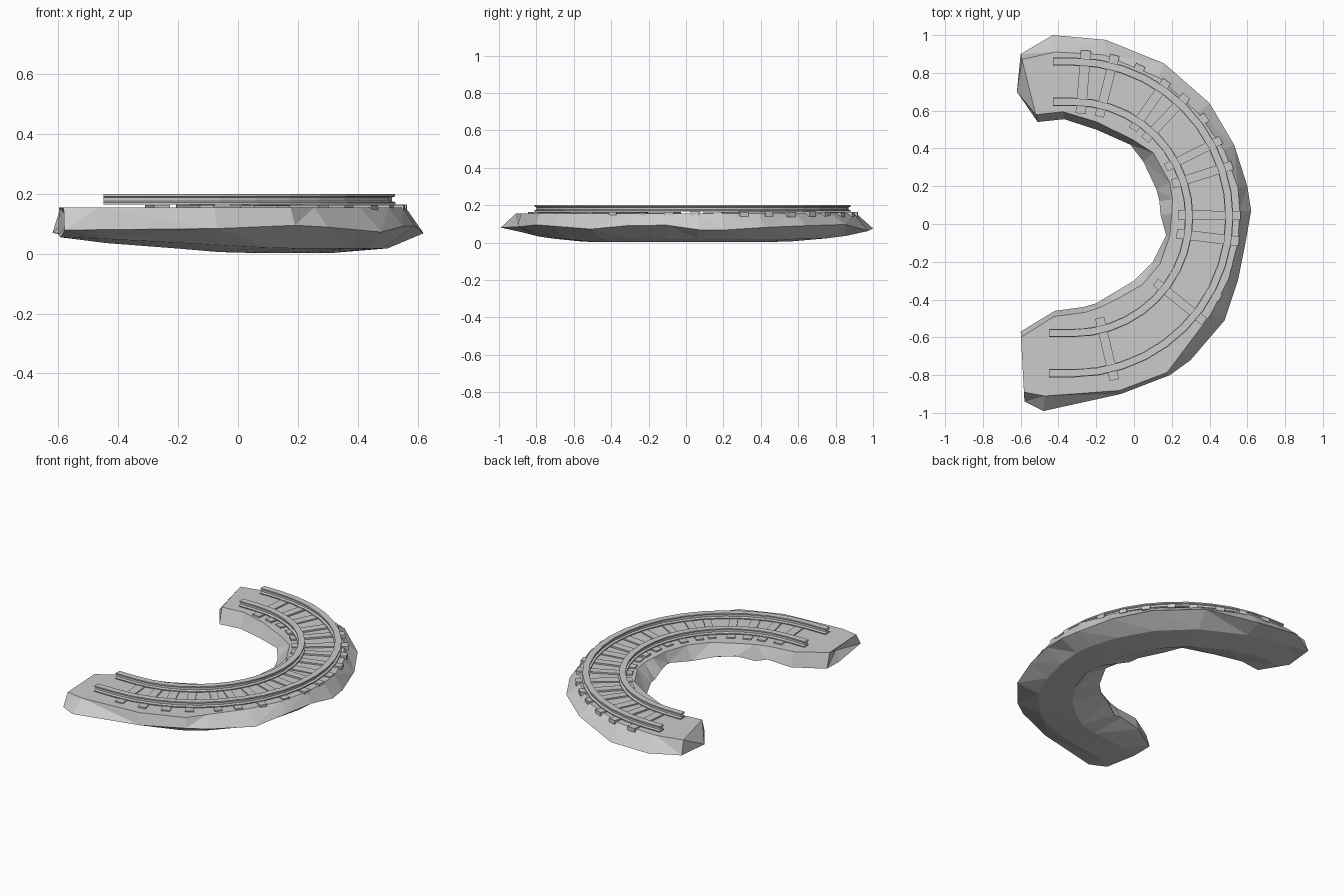
import bpy, bmesh, math, random
from mathutils import Matrix, Vector

cube = bpy.data.objects.get("Cube")
if cube:
    bpy.data.objects.remove(cube, do_unlink=True)
random.seed(4)

stone = bpy.data.materials.new("stone_grey")
stone.use_nodes = True
GREY = (0.6, 0.6, 0.6, 1)
stone.diffuse_color = GREY
stone.node_tree.nodes["Principled BSDF"].inputs["Base Color"].default_value = GREY

CENTRE = Vector((-0.32, 0.035, 0))
R_OUT, R_IN = 0.825, 0.612
TOP = 0.155


def finish(bm, name):
    bmesh.ops.recalc_face_normals(bm, faces=bm.faces)
    mesh = bpy.data.meshes.new(name)
    bm.to_mesh(mesh)
    bm.free()
    mesh.materials.append(stone)
    obj = bpy.data.objects.new(name, mesh)
    bpy.context.collection.objects.link(obj)
    return obj


def loft(bm, rings):
    """Skin a row of closed cross-sections and return the vertex rings."""
    rows = [[bm.verts.new(p) for p in ring] for ring in rings]
    n = len(rows[0])
    for a, b in zip(rows, rows[1:]):
        for i in range(n):
            j = (i + 1) % n
            bm.faces.new((a[i], a[j], b[j], b[i]))
    return rows


# Rock bed: widest outer point, widest inner point, outer and inner rim inset
STATIONS = [
    ((-.60, .90), (-.51, .54), .03, .04),
    ((-.43, 1.0), (-.37, .555), .09, .04),
    ((-.15, .975), (-.20, .50), .08, .04),
    ((.16, .85), (-.02, .42), .08, .03),
    ((.40, .64), (.05, .33), .08, .07),
    ((.53, .42), (.12, .18), .06, .08),
    ((.60, .20), (.135, .12), .05, .07),
    ((.62, .07), (.14, .05), .06, .06),
    ((.59, -.10), (.17, -.06), .04, .02),
    ((.55, -.30), (.10, -.20), .05, .04),
    ((.48, -.51), (.00, -.30), .08, .05),
    ((.30, -.72), (-.10, -.36), .06, .04),
    ((.19, -.80), (-.20, -.42), .02, .03),
    ((-.07, -.90), (-.27, -.44), .02, .03),
    ((-.48, -.99), (-.42, -.46), .08, .03),
    ((-.58, -.94), (-.60, -.57), .05, .03),
]


def rock_ring(outer, inner, inset_out, inset_in):
    o, i = Vector((*outer, 0)), Vector((*inner, 0))
    across = (i - o).normalized()
    up = Vector((0, 0, 1))
    base = max(0.003, 0.03 - 0.045 * (o.x + 0.35))
    if o.x < -0.55:
        base = 0.055
    return [
        o + across * inset_out + up * TOP,
        o + up * random.uniform(.06, .1),
        o.lerp(i, .25) + up * (base + 0.015),
        o.lerp(i, .65) + up * base,
        i + up * random.uniform(.06, .095),
        i - across * inset_in + up * TOP,
    ]


bm = bmesh.new()
rows = loft(bm, [rock_ring(*s) for s in STATIONS])
for ring, tip in ((rows[0], (-.62, .70, .07)), (rows[-1], (-.555, -.72, .11))):
    peak = bm.verts.new(tip)
    for k, v in enumerate(ring):
        bm.faces.new((v, ring[(k + 1) % len(ring)], peak))
bmesh.ops.triangulate(bm, faces=bm.faces)
finish(bm, "rock_bed")

# Rail section: offset across the track and height
HALF = [(.022, .165), (.022, .171), (.010, .176), (.010, .188), (.019, .192), (.019, .2)]
SECTION = HALF + [(-x, z) for x, z in reversed(HALF)]


def rail(name, radius, steps=20):
    bm = bmesh.new()
    frames = [(Vector((-.43, CENTRE.y + radius, 0)), Vector((0, 1, 0)))]
    for k in range(steps + 1):
        a = math.pi * (0.5 - k / steps)
        d = Vector((math.cos(a), math.sin(a), 0))
        frames.append((CENTRE + d * radius, d))
    frames.append((Vector((-.45, CENTRE.y - radius, 0)), Vector((0, -1, 0))))
    rows = loft(bm, [[p + d * x + Vector((0, 0, z)) for x, z in SECTION] for p, d in frames])
    bm.faces.new(rows[0])
    bm.faces.new(rows[-1])
    finish(bm, name)


rail("outer_rail", R_OUT)
rail("inner_rail", R_IN)

# Sleepers, sunk almost flush into the bed
bm = bmesh.new()
COUNT = 19
for k in range(COUNT):
    angle = math.radians(85 - 170 * k / (COUNT - 1) + random.uniform(-1, 1))
    length = R_OUT - R_IN + random.uniform(.10, .125)
    place = (Matrix.Translation(CENTRE) @ Matrix.Rotation(angle, 4, 'Z')
             @ Matrix.Translation(((R_OUT + R_IN) / 2, 0, .15 + random.uniform(-.001, .003)))
             @ Matrix.Rotation(random.uniform(-.03, .03), 4, 'Z')
             @ Matrix.Diagonal((length, random.uniform(.045, .055), .025, 1)))
    bmesh.ops.create_cube(bm, size=1, matrix=place)
finish(bm, "sleepers")
